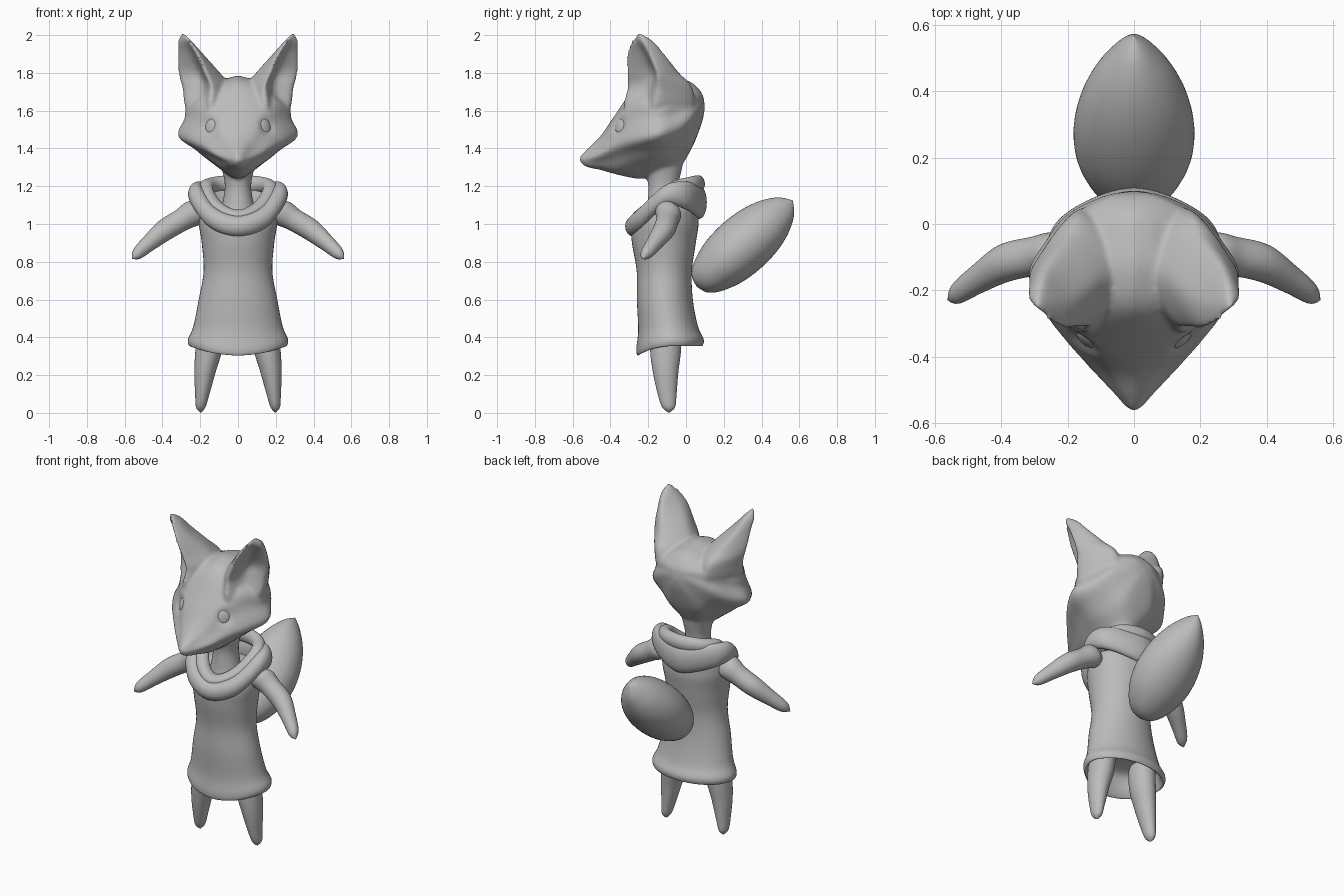
import bpy, bmesh, math
from mathutils import Vector as V

cube = bpy.data.objects.get("Cube")
if cube:
    bpy.data.objects.remove(cube)

# One plain clay colour for everything
clay = bpy.data.materials.new("grey_clay")
clay.use_nodes = True
clay.diffuse_color = (0.5, 0.5, 0.5, 1)
clay.node_tree.nodes["Principled BSDF"].inputs["Base Color"].default_value = (0.5, 0.5, 0.5, 1)

X, Y, Z = V((1, 0, 0)), V((0, 1, 0)), V((0, 0, 1))
SIDES = (("left", 1), ("right", -1))


def spline(points, steps, closed):
    """Smooth curve through the points."""
    n = len(points)
    pick = (lambda i: points[i % n]) if closed else (lambda i: points[min(max(i, 0), n - 1)])
    out = []
    for i in range(n if closed else n - 1):
        a, b, c, d = (pick(i + k) for k in (-1, 0, 1, 2))
        for s in range(steps):
            t = s / steps
            out.append(b + (c - a) * t / 2 + (a * 2 - b * 5 + c * 4 - d) * t**2 / 2
                       + (b * 3 - a - c * 3 + d) * t**3 / 2)
    return out if closed else out + [points[-1].copy()]


def loft(name, rings, loop=False, around=4, along=6):
    """Smooth skin over closed rings of points; a tip is a ring of equal points."""
    rings = [spline(r, around, True) for r in rings]
    columns = [spline(list(col), along, loop) for col in zip(*rings)]
    bm = bmesh.new()
    grid = [[bm.verts.new(p) for p in col] for col in columns]
    rows = len(grid[0])
    for i, col in enumerate(grid):
        nxt = grid[(i + 1) % len(grid)]
        for j in range(rows if loop else rows - 1):
            k = (j + 1) % rows
            bm.faces.new((col[j], nxt[j], nxt[k], col[k]))
    bmesh.ops.remove_doubles(bm, verts=bm.verts, dist=0.0003)
    bmesh.ops.recalc_face_normals(bm, faces=bm.faces)
    return finish(name, bm)


def finish(name, bm):
    mesh = bpy.data.meshes.new(name)
    bm.to_mesh(mesh)
    bm.free()
    mesh.materials.append(clay)
    mesh.shade_smooth()
    obj = bpy.data.objects.new(name, mesh)
    bpy.context.collection.objects.link(obj)
    return obj


def ring(centre, u, v, n=12):
    return [V(centre) + u * math.cos(a) + v * math.sin(a)
            for a in (math.tau * i / n for i in range(n))]


def tip(point, n=12):
    return [V(point) for _ in range(n)]


# Head: sections from nose to nape
# y, top z, brow x z, cheek x z, jaw x z, chin z
sections = [
    (-.555, 1.365, .012, 1.36, .022, 1.343, .012, 1.325, 1.32),
    (-.52, 1.40, .03, 1.39, .055, 1.345, .03, 1.31, 1.30),
    (-.45, 1.47, .06, 1.45, .12, 1.37, .05, 1.30, 1.285),
    (-.36, 1.60, .12, 1.57, .2, 1.42, .08, 1.29, 1.26),
    (-.26, 1.74, .19, 1.66, .275, 1.45, .13, 1.32, 1.24),
    (-.15, 1.785, .25, 1.64, .318, 1.468, .14, 1.33, 1.25),
    (-.05, 1.775, .215, 1.67, .265, 1.50, .11, 1.35, 1.28),
    (.03, 1.75, .16, 1.68, .2, 1.56, .09, 1.42, 1.40),
    (.085, 1.69, .06, 1.68, .09, 1.62, .05, 1.55, 1.54),
]
rings = []
for y, top, bx, bz, cx, cz, jx, jz, low in sections:
    brow, cheek, jaw = V((bx, y, bz)), V((cx, y, cz)), V((jx, y, jz))
    # Midpoints keep the planes beside the cheek flat
    side = [brow, (brow + cheek) / 2, cheek, (cheek + jaw) / 2, jaw]
    rings.append([V((0, y, top))] + side + [V((0, y, low))]
                 + [V((-p.x, p.y, p.z)) for p in reversed(side)])
head = loft("head", [tip((0, -.567, 1.343))] + rings + [tip((0, .1, 1.62))])

# Neck
neck = [tip((0, -.12, 1.45))]
for z, rx, ry in ((1.4, .12, .11), (1.3, .088, .1), (1.2, .07, .08), (1.1, .085, .085), (1.02, .1, .09)):
    neck.append(ring((0, -.12, z), X * rx, Y * ry))
head_parts = [head, loft("neck", neck + [tip((0, -.12, 1))])]

# Ears: front rim, hollow, outer rim, back, inner side at each height
ear_levels = [
    (1.60, (.14, -.32), (.21, -.22), (.268, -.15), (.15, .03), (.03, -.12)),
    (1.72, (.135, -.31), (.19, -.20), (.294, -.14), (.17, .035), (.035, -.13)),
    (1.80, (.17, -.315), (.205, -.185), (.315, -.15), (.2, -.035), (.095, -.16)),
    (1.90, (.215, -.315), (.245, -.225), (.318, -.19), (.255, -.115), (.185, -.22)),
    (1.97, (.26, -.29), (.275, -.26), (.318, -.225), (.28, -.175), (.248, -.235)),
]
for label, s in SIDES:
    rings = [[V((s * x, y, z)) for x, y in pts] for z, *pts in ear_levels]
    rings = [tip((s * .15, -.15, 1.56), 5)] + rings + [tip((s * .292, -.25, 2.016), 5)]
    head_parts.append(loft(label + "_ear", rings, around=8))

# Fuse head, ears and neck into one soft skin
bpy.ops.object.select_all(action='DESELECT')
for part in head_parts:
    part.select_set(True)
bpy.context.view_layer.objects.active = head
bpy.ops.object.join()
remesh = head.modifiers.new("fuse", 'REMESH')
remesh.mode = 'VOXEL'
remesh.voxel_size = 0.009
remesh.use_smooth_shade = True
soften = head.modifiers.new("soften", 'SMOOTH')
soften.factor = 0.5
soften.iterations = 10
bpy.ops.object.convert(target='MESH')

# Eyes: shallow socket in the skin with a flattened ball in it
for label, s in SIDES:
    hit, spot, normal, _ = head.closest_point_on_mesh(V((s * .165, -.37, 1.525)))
    spot, normal = spot.copy(), normal.copy()
    for v in head.data.vertices:
        d = (v.co - spot).length / .07
        if d < 1:
            v.co -= normal * .012 * (1 - d * d) ** 2
    bm = bmesh.new()
    bmesh.ops.create_uvsphere(bm, u_segments=24, v_segments=12, radius=1)
    eye = finish(label + "_eye", bm)
    eye.scale = (.035, .042, .013)
    eye.rotation_euler = normal.to_track_quat('Z', 'Y').to_euler()
    eye.location = spot - normal * .013

# Dress: inside lining, hem, waist, shoulders
# z, centre y, half width, half depth, drop at the front
levels = [
    (.46, -.09, .19, .12, .02),
    (.39, -.085, .23, .148, .05),
    (.358, -.085, .247, .163, .05),
    (.358, -.085, .26, .174, .05),
    (.392, -.085, .264, .178, .05),
    (.46, -.095, .236, .158, .02),
    (.60, -.112, .208, .148, 0),
    (.75, -.115, .182, .146, 0),
    (.90, -.117, .192, .169, 0),
    (1.02, -.11, .208, .177, .03),
    (1.1, -.1, .18, .14, .1),
]
dress = []
for z, y, rx, ry, drop in levels:
    hoop = ring((0, y, z), X * rx, Y * ry)
    for p in hoop:
        p.z -= drop * max(0, (y - p.y) / ry) ** 2
    dress.append(hoop)
loft("dress", [tip((0, -.09, .48))] + dress + [tip((0, -.1, 1.09))])


# Cowl: two folds of cloth around the neck
def cowl(name, half):
    path = half + [(-x, *rest) for x, *rest in reversed(half[1:-1])]
    rings = []
    for x, y, z, thick, tall in path:
        out = V((x, y + .1, 0)).normalized()
        rings.append(ring((x, y, z), out * thick, Z * tall))
    loft(name, rings, loop=True, around=3, along=10)


cowl("cowl_outer_fold", [
    (0, -.272, .988, .05, .056),
    (.135, -.23, 1.035, .046, .058),
    (.22, -.11, 1.15, .042, .056),
    (.18, .005, 1.15, .04, .075),
    (0, .07, 1.115, .04, .088),
])
cowl("cowl_inner_fold", [
    (0, -.24, 1.04, .045, .036),
    (.11, -.19, 1.085, .04, .042),
    (.172, -.08, 1.18, .04, .04),
    (.125, .022, 1.208, .036, .042),
    (0, .064, 1.212, .036, .046),
])

for label, s in SIDES:
    # Arm
    path = [(.22, -.093, 1.065, .067), (.3, -.098, 1.02, .06), (.39, -.118, .966, .057),
            (.47, -.165, .9, .044), (.535, -.21, .842, .031)]
    aim = V((s * .33, -.1, -.23)).normalized()
    flat = aim.cross(Z).normalized()
    up = flat.cross(aim)
    arm = [ring((s * x, y, z), flat * r, up * r) for x, y, z, r in path]
    loft(label + "_arm", [tip((s * .16, -.09, 1.08))] + arm + [tip((s * .562, -.23, .816))])

    # Leg
    path = [(.145, -.105, .47, .065, .075), (.154, -.108, .34, .071, .082), (.174, -.108, .22, .057, .068),
            (.189, -.1, .1, .038, .05), (.197, -.092, .03, .025, .034)]
    leg = [ring((s * x, y, z), X * rx, Y * ry) for x, y, z, rx, ry in path]
    loft(label + "_leg", [tip((s * .145, -.105, .52))] + leg + [tip((s * .198, -.09, 0))])

# Tail: plump leaf shape, rounded root and pointed end
# position along, relative width, relative thickness
root, end = V((0, .055, .67)), V((0, .565, 1.125))
lift = X.cross(end - root).normalized()
tail = [tip(root)]
for t, wide, thick in ((.03, .36, .4), (.12, .68, .7), (.28, .94, .94), (.46, 1, 1.02),
                       (.64, .88, .96), (.8, .62, .76), (.93, .27, .42)):
    tail.append(ring(root.lerp(end, t), X * .182 * wide, lift * .152 * thick))
loft("tail", tail + [tip(end)])
